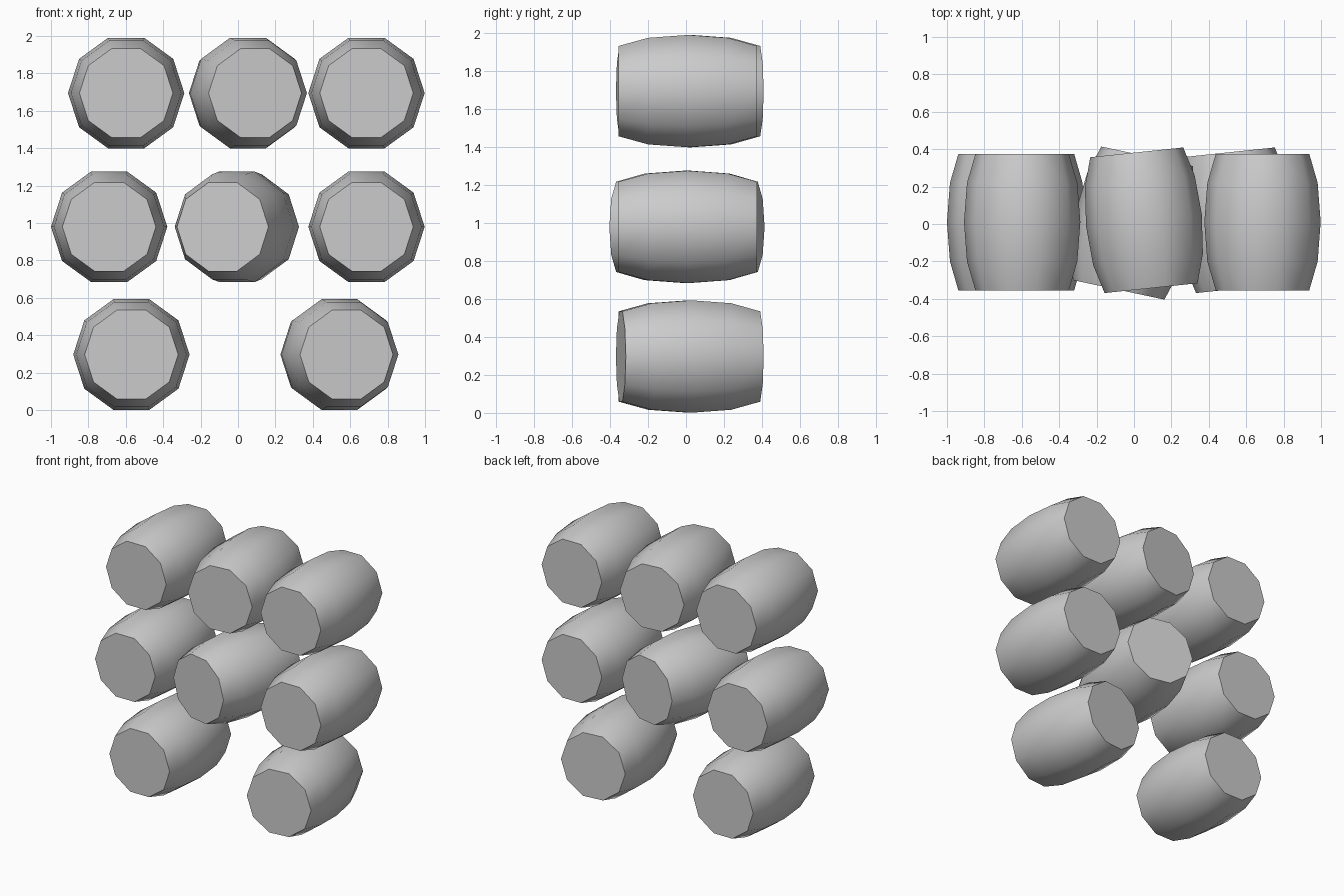
import bpy
import bmesh
from math import cos, sin, tau, radians

cube = bpy.data.objects.get("Cube")
if cube:
    bpy.data.objects.remove(cube, do_unlink=True)

# One plain grey for every barrel
grey = bpy.data.materials.new("plain grey")
grey.use_nodes = True
colour = (0.6, 0.6, 0.6, 1)
grey.diffuse_color = colour
grey.node_tree.nodes["Principled BSDF"].inputs["Base Color"].default_value = colour

SIDES = 10
# Bulging stave profile: (position along the barrel, radius)
PROFILE = [(-0.365, 0.25), (-0.21, 0.295), (0, 0.311), (0.21, 0.295), (0.365, 0.25)]


def barrel_mesh():
    """Ten-sided barrel lying along y, with flat closed ends."""
    bm = bmesh.new()
    rings = [[bm.verts.new((r * cos(tau * i / SIDES), y, r * sin(tau * i / SIDES)))
              for i in range(SIDES)] for y, r in PROFILE]
    for a, b in zip(rings, rings[1:]):
        for i in range(SIDES):
            j = (i + 1) % SIDES
            bm.faces.new((a[i], b[i], b[j], a[j]))
    bm.faces.new(rings[0])
    bm.faces.new(rings[-1])
    bmesh.ops.recalc_face_normals(bm, faces=bm.faces)
    mesh = bpy.data.meshes.new("barrel")
    bm.to_mesh(mesh)
    bm.free()
    mesh.materials.append(grey)
    return mesh


mesh = barrel_mesh()

# Stacked rows: height, then each barrel's (name, x, y, turn in degrees)
ROWS = [
    ("bottom", 0.297, [("right", -0.57, 0.01, 0), ("left", 0.542, 0.02, 6)]),
    ("middle", 0.98, [("right", -0.689, 0.01, 0), ("centre", -0.006, 0.005, -12),
                      ("left", 0.687, 0.01, 0)]),
    ("top", 1.695, [("right", -0.598, 0.01, 0), ("centre", 0.053, 0.02, 6),
                    ("left", 0.687, 0.01, 0)]),
]

barrels = []
for row, z, items in ROWS:
    for side, x, y, turn in items:
        obj = bpy.data.objects.new(f"{row}_{side}_barrel", mesh)
        obj.location = (x, y, z)
        obj.rotation_euler.z = radians(turn)
        bpy.context.collection.objects.link(obj)
        barrels.append(obj)

# Smooth staves, crisp end rims
bpy.ops.object.select_all(action="DESELECT")
barrels[0].select_set(True)
bpy.context.view_layer.objects.active = barrels[0]
bpy.ops.object.shade_smooth_by_angle(angle=radians(45))
